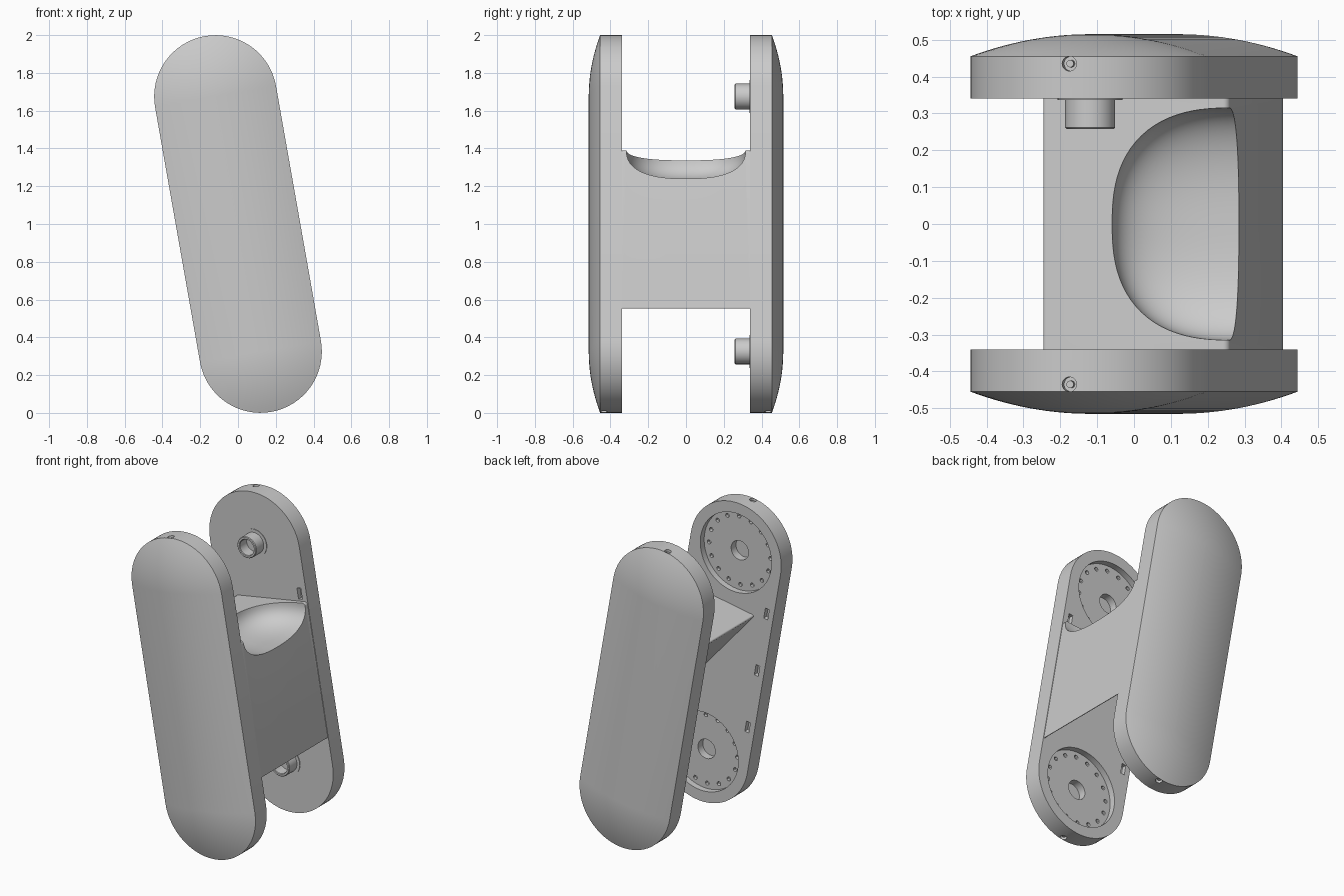
import bpy, bmesh, math
from mathutils import Matrix, Vector

if "Cube" in bpy.data.objects:
    bpy.data.objects.remove(bpy.data.objects["Cube"])

R, HALF = 0.325, 0.685        # end radius and half distance between end centres
INNER, RIM, CROWN = 0.34, 0.455, 0.515
TILT = math.radians(-10)

grey = bpy.data.materials.new("plain_grey")
grey.use_nodes = True
colour = (0.6, 0.6, 0.6, 1)
grey.diffuse_color = colour
grey.node_tree.nodes["Principled BSDF"].inputs["Base Color"].default_value = colour


def finish(name, bm):
    """Turn a bmesh into a tilted object."""
    bmesh.ops.remove_doubles(bm, verts=bm.verts, dist=1e-5)
    bmesh.ops.recalc_face_normals(bm, faces=bm.faces)
    mesh = bpy.data.meshes.new(name)
    bm.to_mesh(mesh)
    bm.free()
    mesh.materials.append(grey)
    ob = bpy.data.objects.new(name, mesh)
    bpy.context.collection.objects.link(ob)
    ob.rotation_euler.y = TILT
    ob.location.z = 1
    return ob


def smooth(ob):
    bpy.ops.object.select_all(action="DESELECT")
    ob.select_set(True)
    bpy.context.view_layer.objects.active = ob
    bpy.ops.object.shade_smooth_by_angle(angle=math.radians(30))


def cut(ob, bm):
    """Subtract a bmesh from an object and drop the cutter."""
    cutter = finish("cutter", bm)
    cutter.hide_render = True
    mod = ob.modifiers.new("cut", "BOOLEAN")
    mod.object, mod.operation, mod.solver = cutter, "DIFFERENCE", "EXACT"
    bpy.context.view_layer.objects.active = ob
    bpy.ops.object.modifier_apply(modifier=mod.name)
    bpy.data.objects.remove(cutter)


def loft(rings, half=0.0, v=0.0, n=32):
    """Stack rounded outlines given as (radius, y) pairs."""
    bm = bmesh.new()
    loops = []
    for r, y in rings:
        pts = []
        for end in (0, 1):
            for i in range(n + 1):
                a = math.pi * (end + i / n)
                z = v + (half if end == 0 else -half) + r * math.sin(a)
                pts.append(bm.verts.new((r * math.cos(a), y, z)))
        loops.append(pts)
    for a, b in zip(loops, loops[1:]):
        for i in range(len(a)):
            j = (i + 1) % len(a)
            bm.faces.new((a[i], a[j], b[j], b[i]))
    bm.faces.new(loops[0])
    bm.faces.new(loops[-1])
    return bm


def cylinder(bm, r, start, end, segs=32):
    a, b = Vector(start), Vector(end)
    turn = (b - a).to_track_quat("Z", "Y").to_matrix().to_4x4()
    bmesh.ops.create_cone(bm, cap_ends=True, segments=segs, radius1=r, radius2=r,
                          depth=(b - a).length,
                          matrix=Matrix.Translation((a + b) / 2) @ turn)


def box(bm, centre, size):
    bmesh.ops.create_cube(bm, size=1, matrix=Matrix.Translation(centre)
                          @ Matrix.Diagonal((*size, 1)))


# Domed side plates
STEPS = 14
for name, s in (("front_plate", -1), ("back_plate", 1)):
    rings = [(R, s * INNER), (R, s * RIM)]
    for i in range(1, STEPS + 1):
        t = min(i / STEPS, 0.99)
        rings.append((R * (1 - t), s * (RIM + (CROWN - RIM) * (1 - (1 - t) ** 2))))
    plate = finish(name, loft(rings, HALF))

    # Edge slots and end screw holes
    bm = bmesh.new()
    for v in (-0.39, 0, 0.39):
        for u in (-0.275, 0.275):
            box(bm, (u, s * INNER, v), (0.028, 0.06, 0.07))
    for e in (-1, 1):
        cylinder(bm, 0.02, (0, s * 0.435, e * 0.98), (0, s * 0.435, e * 1.03), 20)
    cut(plate, bm)

    # Round sockets with a ring of small holes in the front plate
    if s < 0:
        bm = bmesh.new()
        for e in (-1, 1):
            cylinder(bm, 0.255, (0, -0.32, e * HALF), (0, -0.38, e * HALF), 64)
        cut(plate, bm)
        bm = bmesh.new()
        for e in (-1, 1):
            cylinder(bm, 0.062, (0, -0.36, e * HALF), (0, -0.43, e * HALF))
            for k in range(16):
                a = math.tau * (k + 0.5) / 16
                u, v = 0.22 * math.cos(a), e * HALF + 0.22 * math.sin(a)
                cylinder(bm, 0.013, (u, -0.36, v), (u, -0.40, v), 12)
        cut(plate, bm)
    smooth(plate)

    # Screws inside the end holes
    bm = bmesh.new()
    for e in (-1, 1):
        cylinder(bm, 0.01, (0, s * 0.435, e * 0.97), (0, s * 0.435, e * 1.0), 16)
    smooth(finish(name + "_screws", bm))

# Hollow pegs on the back plate
for name, e in (("upper_peg", 1), ("lower_peg", -1)):
    peg = [(0.088, 0.345), (0.088, 0.336), (0.068, 0.336), (0.068, 0.262), (0.064, 0.258),
           (0.053, 0.258), (0.05, 0.262), (0.05, 0.33)]
    smooth(finish(name, loft(peg, 0, e * HALF)))

# Wedge-shaped bridge between the plates
bm = bmesh.new()
corners = [(0.322, 0.342), (-0.198, 0.342), (0.322, -0.52)]
sides = [[bm.verts.new((u, y, v)) for u, v in corners] for y in (-INNER, INNER)]
for f in sides:
    bm.faces.new(f)
for i in range(3):
    j = (i + 1) % 3
    bm.faces.new((sides[0][i], sides[0][j], sides[1][j], sides[1][i]))
long_edges = [e for e in bm.edges if abs(e.verts[0].co.y - e.verts[1].co.y) > 0.1]
bmesh.ops.bevel(bm, geom=long_edges, offset=0.018, segments=5, profile=0.5, affect="EDGES")
bridge = finish("bridge", bm)

# Rounded hollow scooped out of the bridge
bm = bmesh.new()
bmesh.ops.create_uvsphere(bm, u_segments=96, v_segments=48, radius=1)
POWER = 2.5
for vert in bm.verts:
    d = vert.co
    d /= sum(abs(c) ** POWER for c in d) ** (1 / POWER)
    vert.co = (0.33 + 0.33 * d.x, 0.315 * d.y, 0.342 + 0.155 * d.z)
cut(bridge, bm)
smooth(bridge)
